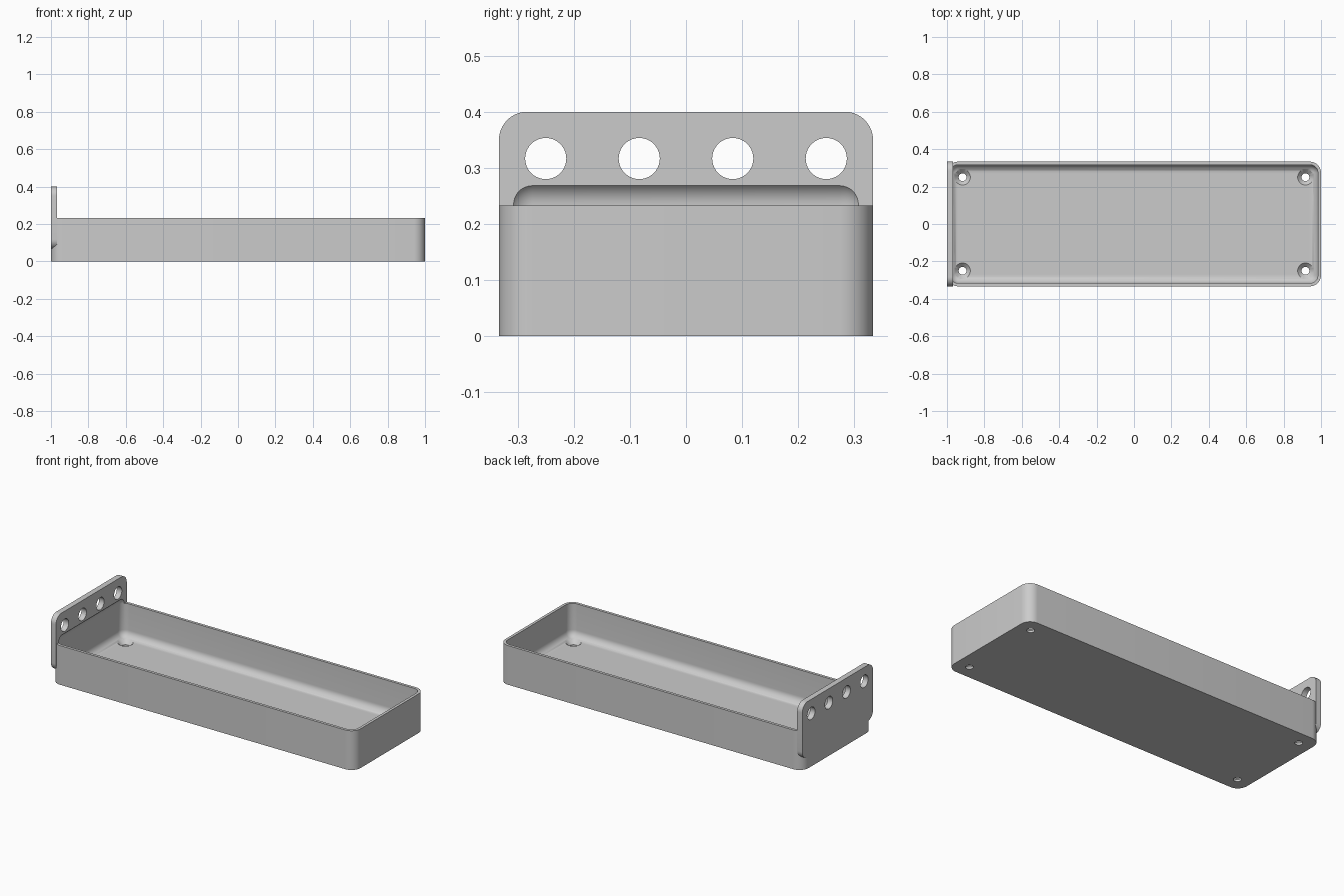
import bpy
import bmesh
from math import cos, sin, pi, radians
from mathutils import Matrix, Vector

if "Cube" in bpy.data.objects:
    bpy.data.objects.remove(bpy.data.objects["Cube"])

MM = 1 / 60          # the part is laid out in millimetres, 120 long
WALL, FLOOR, PLATE = 1 * MM, 2 * MM, 2 * MM
HALF_X, HALF_Y = 1.0, 20 * MM
RIM = 14 * MM
INNER_R = 2.6 * MM
OUTER_R = INNER_R + WALL

grey = bpy.data.materials.new("light_grey")
grey.use_nodes = True
colour = (0.6, 0.6, 0.6, 1)
grey.diffuse_color = colour
grey.node_tree.nodes["Principled BSDF"].inputs["Base Color"].default_value = colour


def finish(name, bm):
    bmesh.ops.recalc_face_normals(bm, faces=bm.faces)
    mesh = bpy.data.meshes.new(name)
    bm.to_mesh(mesh)
    bm.free()
    mesh.materials.append(grey)
    obj = bpy.data.objects.new(name, mesh)
    bpy.context.collection.objects.link(obj)
    return obj


def rounded_rect(u0, u1, v0, v1, r, steps=10):
    corners = [(u1 - r, v1 - r), (u0 + r, v1 - r), (u0 + r, v0 + r), (u1 - r, v0 + r)]
    return [(cu + r * cos((k + i / steps) * pi / 2), cv + r * sin((k + i / steps) * pi / 2))
            for k, (cu, cv) in enumerate(corners) for i in range(steps + 1)]


def prism(name, points, direction):
    bm = bmesh.new()
    face = bm.faces.new([bm.verts.new(p) for p in points])
    new = bmesh.ops.extrude_face_region(bm, geom=[face])["geom"]
    bmesh.ops.translate(bm, vec=Vector(direction),
                        verts=[g for g in new if isinstance(g, bmesh.types.BMVert)])
    return finish(name, bm)


def cone(name, r1, r2, depth, matrix):
    bm = bmesh.new()
    bmesh.ops.create_cone(bm, cap_ends=True, segments=40, radius1=r1, radius2=r2,
                          depth=depth, matrix=matrix)
    return finish(name, bm)


def combine(target, other, operation):
    mod = target.modifiers.new(operation.lower(), 'BOOLEAN')
    mod.operation, mod.object, mod.solver = operation, other, 'EXACT'
    bpy.context.view_layer.objects.active = target
    bpy.ops.object.modifier_apply(modifier=mod.name)
    bpy.data.objects.remove(other)


# Tray body with rounded upright corners
tray = prism("tray", [(x, y, 0) for x, y in rounded_rect(-HALF_X, HALF_X, -HALF_Y, HALF_Y, OUTER_R)],
             (0, 0, RIM))

# Upright end plate with rounded corners
plate = prism("end_plate", [(-HALF_X, y, z) for y, z in
                            rounded_rect(-HALF_Y, HALF_Y, 4 * MM, 24 * MM, 3 * MM)],
              (PLATE, 0, 0))
combine(tray, plate, 'UNION')

# Cavity rounded on every edge, which also scoops into the end plate
top = RIM + INNER_R + 0.001
bm = bmesh.new()
bmesh.ops.create_cube(bm, size=1)
bmesh.ops.scale(bm, vec=(2 * (HALF_X - WALL), 2 * (HALF_Y - WALL), top - FLOOR), verts=bm.verts)
bmesh.ops.translate(bm, vec=(0, 0, (top + FLOOR) / 2), verts=bm.verts)
bmesh.ops.bevel(bm, geom=bm.edges[:], offset=INNER_R, offset_type='OFFSET',
                segments=10, profile=0.5, affect='EDGES')
combine(tray, finish("cavity_cutter", bm), 'DIFFERENCE')

# Row of holes through the end plate
for i in range(4):
    spot = Matrix.Translation((-HALF_X, (i - 1.5) * 10 * MM, 19 * MM))
    combine(tray, cone("plate_hole", 2.2 * MM, 2.2 * MM, 0.2,
                       spot @ Matrix.Rotation(radians(90), 4, 'Y')), 'DIFFERENCE')

# Countersunk screw holes in the floor corners
HOLE_R, SINK_R = 1.25 * MM, 2.5 * MM
depth = SINK_R - HOLE_R
for sx in (-1, 1):
    for sy in (-1, 1):
        x, y = sx * 55 * MM, sy * 15 * MM
        combine(tray, cone("screw_hole", HOLE_R, HOLE_R, 0.2,
                           Matrix.Translation((x, y, 0))), 'DIFFERENCE')
        # the cone runs a little past the floor at the same slope
        extra = 0.005
        combine(tray, cone("countersink", HOLE_R, SINK_R + extra, depth + extra,
                           Matrix.Translation((x, y, FLOOR - depth / 2 + extra / 2))), 'DIFFERENCE')

# Smooth curved surfaces, keep real edges sharp
bpy.ops.object.select_all(action='DESELECT')
tray.select_set(True)
bpy.context.view_layer.objects.active = tray
bpy.ops.object.shade_smooth_by_angle(angle=radians(30))
